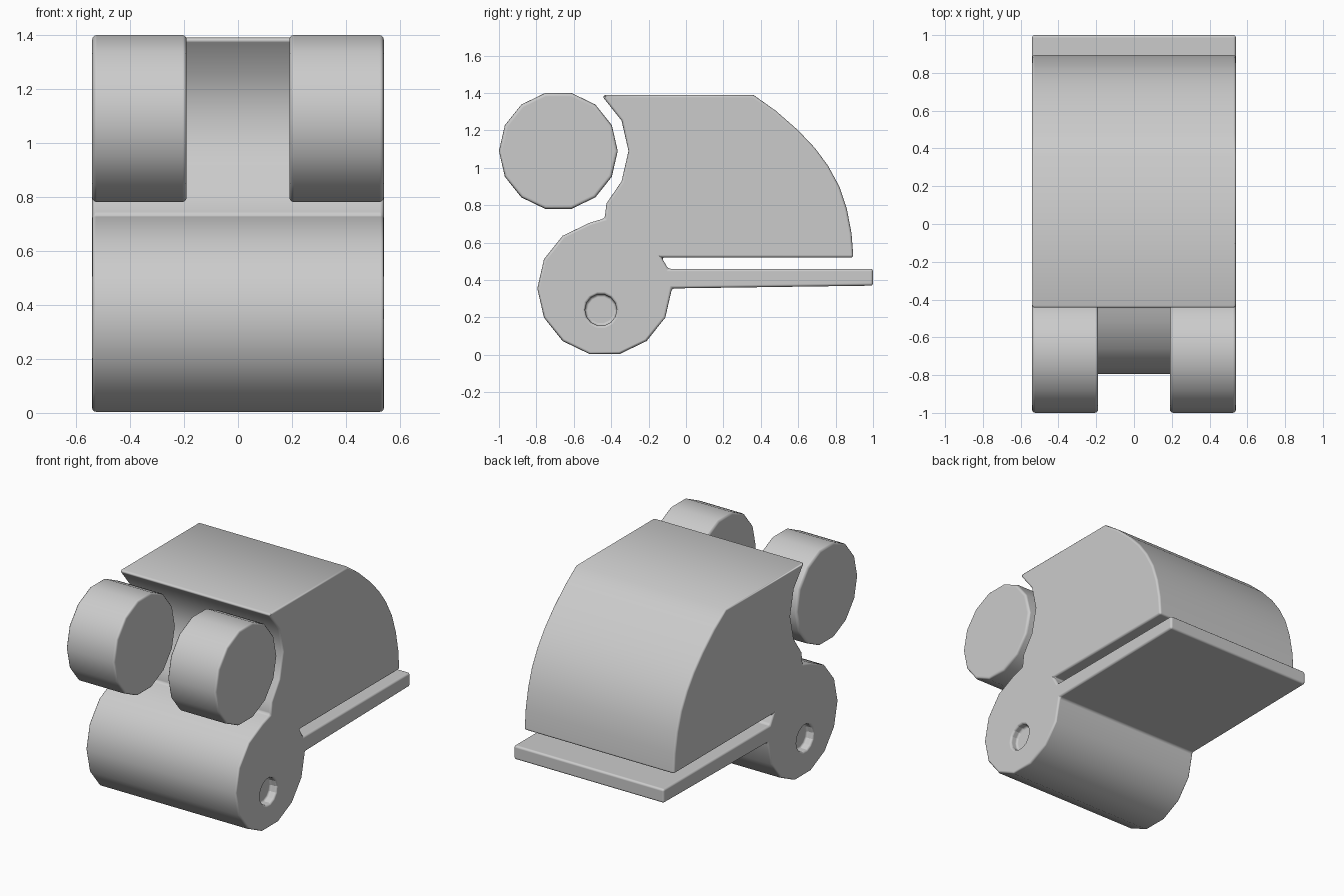
import bpy, bmesh, math

cube = bpy.data.objects.get("Cube")
if cube:
    bpy.data.objects.remove(cube, do_unlink=True)

HALF = 0.54   # half of the body width
SIDES = 14    # sides of every round part

grey = bpy.data.materials.new("light grey")
grey.use_nodes = True
colour = (0.6, 0.6, 0.6, 1)
grey.diffuse_color = colour
grey.node_tree.nodes["Principled BSDF"].inputs["Base Color"].default_value = colour


def arc(cy, cz, r, first, last):
    """Corners first..last of a regular polygon in the side plane."""
    step = 1 if last >= first else -1
    angles = [math.tau * i / SIDES for i in range(first, last + step, step)]
    return [(cy + r * math.cos(a), cz + r * math.sin(a)) for a in angles]


def extrude(name, profile, x0, x1):
    """Extrude a (y, z) outline from x0 to x1."""
    bm = bmesh.new()
    face = bm.faces.new([bm.verts.new((x0, y, z)) for y, z in profile])
    grown = bmesh.ops.extrude_face_region(bm, geom=[face])["geom"]
    moved = [v for v in grown if isinstance(v, bmesh.types.BMVert)]
    bmesh.ops.translate(bm, vec=(x1 - x0, 0, 0), verts=moved)
    bmesh.ops.recalc_face_normals(bm, faces=bm.faces)
    mesh = bpy.data.meshes.new(name)
    bm.to_mesh(mesh)
    bm.free()
    mesh.materials.append(grey)
    obj = bpy.data.objects.new(name, mesh)
    bpy.context.collection.objects.link(obj)
    return obj


def soften(obj, width):
    """Round the hard edges and shade smoothly."""
    obj.data.shade_smooth()
    bevel = obj.modifiers.new("rounded edges", "BEVEL")
    bevel.width = width
    bevel.segments = 3
    bevel.limit_method = "ANGLE"
    bevel.angle_limit = math.radians(40)
    bevel.use_clamp_overlap = False
    bevel.harden_normals = True


# Body: hood, front barrel and rear tray share one side outline
outline = [(0.36, 1.39), (0.48, 1.305), (0.60, 1.20), (0.69, 1.105),
           (0.76, 1.01), (0.82, 0.90), (0.86, 0.78), (0.885, 0.65), (0.895, 0.52),
           (-0.13, 0.52), (-0.095, 0.46), (1.0, 0.46), (1.0, 0.37)]
outline += arc(-0.435, 0.355, 0.36, 0, -10)             # barrel
outline += [(-0.435, 0.73), (-0.425, 0.81)]             # neck
outline += arc(-0.6825, 1.09, 0.375, -1, 2)             # groove behind the rollers
outline += [(-0.43, 1.39)]
body = extrude("body", outline, -HALF, HALF)

# Shallow axle sockets in both sides of the barrel
socket = arc(-0.455, 0.24, 0.085, 0, SIDES - 1)
for side, sign in (("left", 1), ("right", -1)):
    cutter = extrude(side + "_socket_cutter", socket,
                     sign * (HALF - 0.05), sign * (HALF + 0.1))
    cutter.hide_render = True
    cutter.hide_set(True)
    cut = body.modifiers.new(side + " socket", "BOOLEAN")
    cut.operation = "DIFFERENCE"
    cut.solver = "EXACT"
    cut.object = cutter
soften(body, 0.014)

# Pair of front rollers
roller = arc(-0.6825, 1.09, 0.3175, 0, SIDES - 1)
for side, sign in (("left", 1), ("right", -1)):
    soften(extrude(side + "_roller", roller, sign * 0.19, sign * HALF), 0.018)
